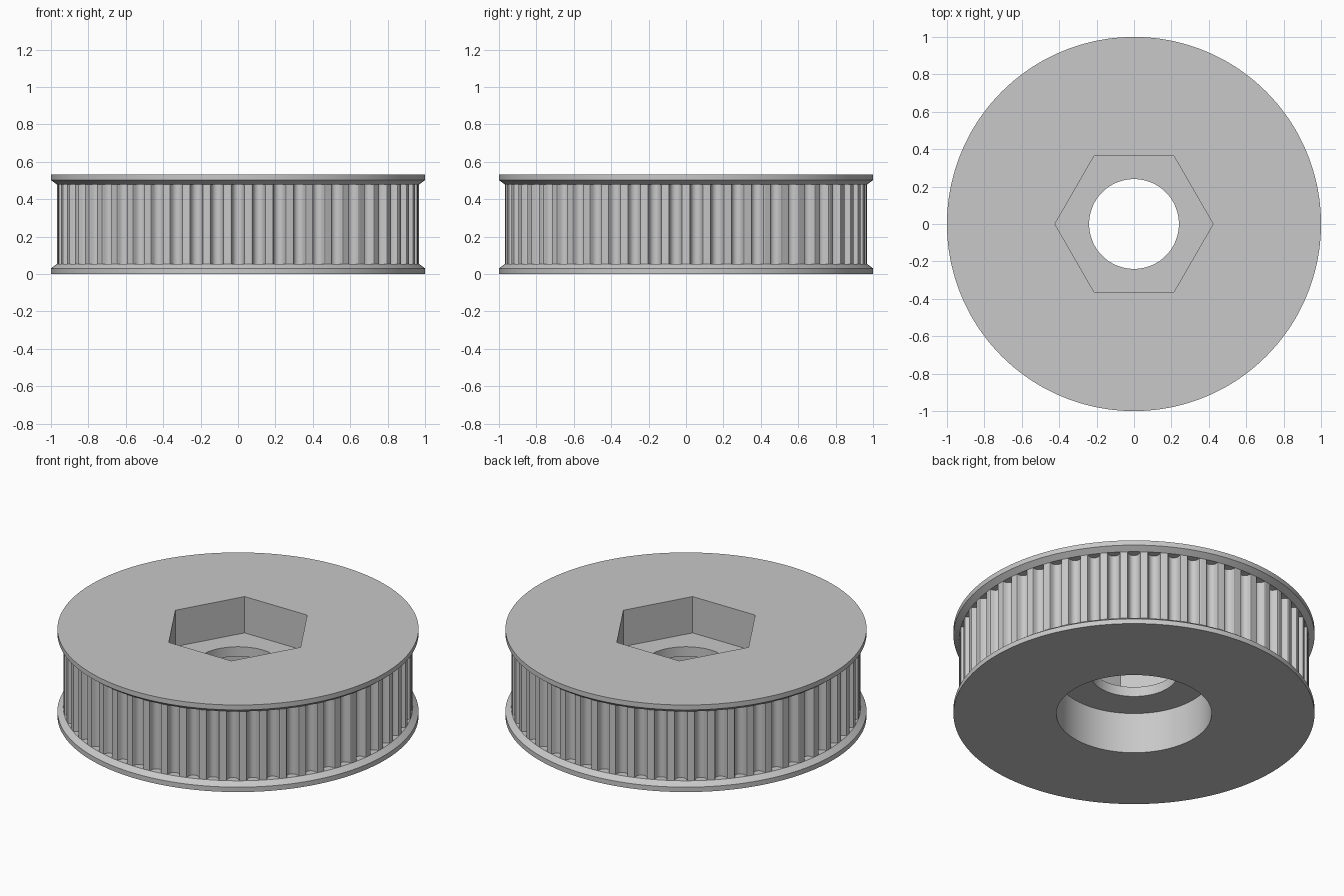
import bpy
import bmesh
from math import cos, sin, pi, sqrt, radians

old = bpy.data.objects.get("Cube")
if old:
    bpy.data.objects.remove(old, do_unlink=True)

# Main sizes
HEIGHT = 0.532
FLANGE_R, FLANGE_EDGE, FLANGE_THICK = 1.0, 0.03, 0.054
RIM_R = 0.968
TEETH = 54
HEX_R, HEX_FLOOR = 0.423, 0.31
BORE_R = 0.24
RECESS_R, RECESS_ROOF = 0.43, 0.25
PITCH = 2 * pi / TEETH

# One half of a belt groove: (share of half a pitch from groove centre, depth)
ARC_R, ARC_CENTRE = 0.0317, 0.0111
HALF_W = RIM_R * PITCH / 2
half = [(k * ARC_R / HALF_W, ARC_CENTRE + ARC_R * sqrt(1 - k * k))
        for k in (0, 0.25, 0.5, 0.7, 0.86, 0.97)]
half += [(0.6, 0.007), (0.64, 0.002), (0.7, 0), (1, 0)]
groove = [(-u, d) for u, d in reversed(half[1:])] + half[:-1]

# Shared angular stations; each tooth crest is centred on a whole pitch
stations = [((i + 0.5 + u / 2) * PITCH, d) for i in range(TEETH) for u, d in groove]


def circle(radius):
    return lambda angle, depth: radius


def hexagon(angle, depth):
    return HEX_R * cos(pi / 6) / cos(angle % (pi / 3) - pi / 6)


def toothed(angle, depth):
    return RIM_R - depth


flange, rim = circle(FLANGE_R), circle(RIM_R)
bore, recess = circle(BORE_R), circle(RECESS_R)

# Closed cross-section of the pulley: (outline, height)
sections = [
    # hexagonal pocket and upper flange
    (bore, HEX_FLOOR), (hexagon, HEX_FLOOR), (hexagon, HEIGHT),
    (flange, HEIGHT), (flange, HEIGHT - FLANGE_EDGE), (rim, HEIGHT - FLANGE_THICK),
    # toothed belt track
    (toothed, HEIGHT - FLANGE_THICK), (toothed, FLANGE_THICK),
    # lower flange and round bearing recess
    (rim, FLANGE_THICK), (flange, FLANGE_EDGE), (flange, 0),
    (recess, 0), (recess, RECESS_ROOF), (bore, RECESS_ROOF),
]

bm = bmesh.new()
rings = []
for outline, z in sections:
    ring = []
    for angle, depth in stations:
        r = outline(angle, depth)
        ring.append(bm.verts.new((r * cos(angle), r * sin(angle), z)))
    rings.append(ring)

# Skin neighbouring rings, closing the loop through the bore
count = len(stations)
for a, b in zip(rings, rings[1:] + rings[:1]):
    for i in range(count):
        j = (i + 1) % count
        bm.faces.new((a[i], a[j], b[j], b[i]))
bmesh.ops.remove_doubles(bm, verts=bm.verts, dist=1e-5)
bmesh.ops.recalc_face_normals(bm, faces=bm.faces)

mesh = bpy.data.meshes.new("toothed_belt_pulley")
bm.to_mesh(mesh)
bm.free()
pulley = bpy.data.objects.new("toothed_belt_pulley", mesh)
bpy.context.collection.objects.link(pulley)

# Plain grey finish
grey = bpy.data.materials.new("light_grey")
grey.use_nodes = True
colour = (0.58, 0.58, 0.58, 1)
grey.diffuse_color = colour
grey.node_tree.nodes["Principled BSDF"].inputs["Base Color"].default_value = colour
mesh.materials.append(grey)

# Smooth curved walls, keeping the edges crisp
bpy.ops.object.select_all(action="DESELECT")
pulley.select_set(True)
bpy.context.view_layer.objects.active = pulley
bpy.ops.object.shade_smooth_by_angle(angle=radians(30))
